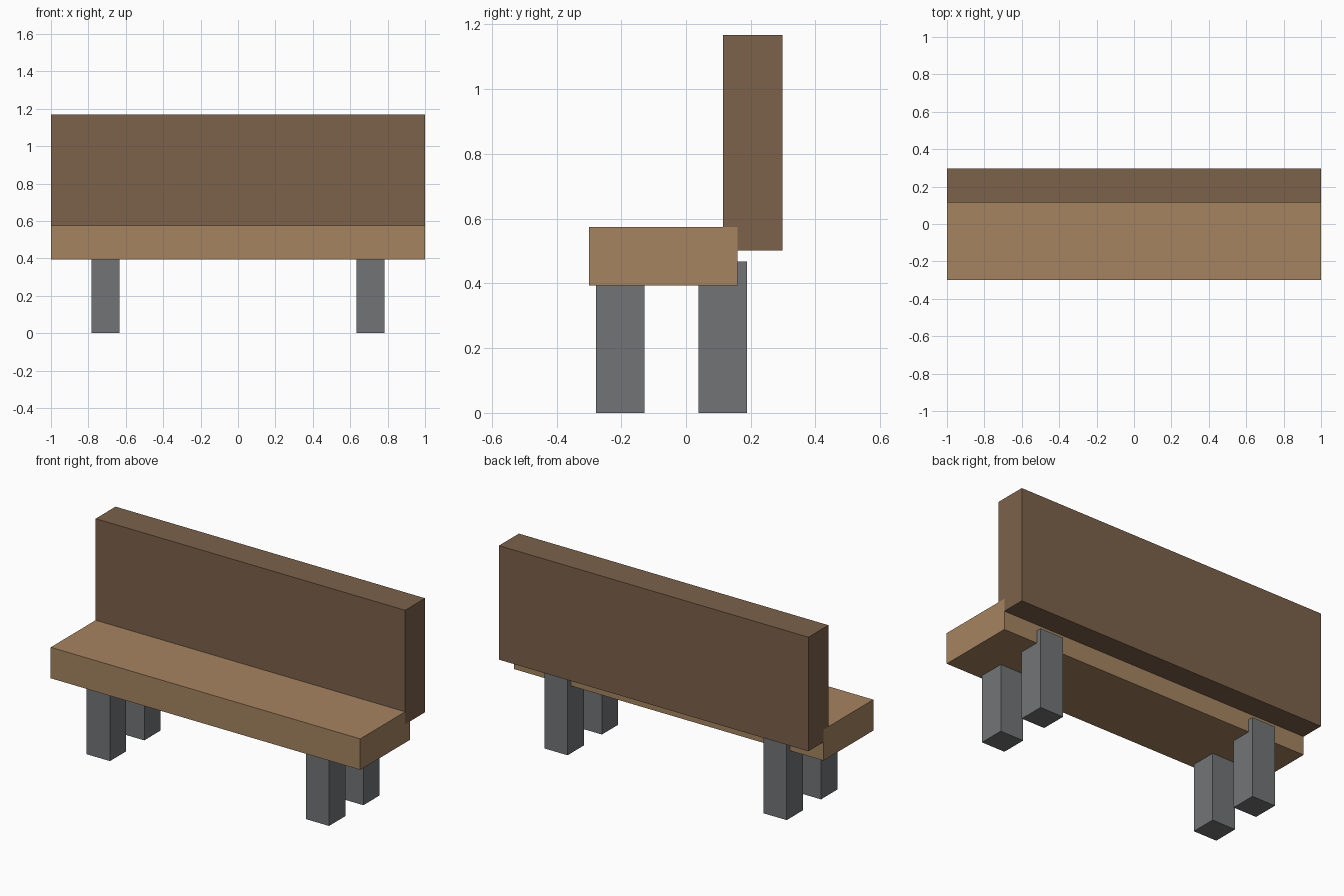
import bpy

if "Cube" in bpy.data.objects:
    bpy.data.objects.remove(bpy.data.objects["Cube"])


def material(name, color):
    m = bpy.data.materials.new(name)
    m.diffuse_color = (*color, 1)
    m.use_nodes = True
    m.node_tree.nodes["Principled BSDF"].inputs["Base Color"].default_value = m.diffuse_color
    return m


def box(name, lo, hi, mat=None):
    """Axis-aligned block between two corners."""
    bpy.ops.mesh.primitive_cube_add(
        size=1, location=[(a + b) / 2 for a, b in zip(lo, hi)])
    ob = bpy.context.object
    ob.name = name
    ob.scale = [b - a for a, b in zip(lo, hi)]
    bpy.ops.object.transform_apply(location=False, rotation=False, scale=True)
    if mat:
        ob.data.materials.append(mat)
    return ob


light_wood = material("light_wood", (0.38, 0.23, 0.12))
dark_wood = material("dark_wood", (0.20, 0.12, 0.07))
metal = material("grey_metal", (0.17, 0.175, 0.18))

# Seat plank and backrest
box("seat", (-1, -0.30, 0.394), (1, 0.159, 0.575), light_wood)
box("backrest", (-1, 0.114, 0.502), (1, 0.298, 1.168), dark_wood)

# Four legs, tops sunk into the seat
for side, x in (("left", -0.708), ("right", 0.708)):
    for row, y in (("front", -0.203), ("rear", 0.114)):
        box(f"{row}_leg_{side}", (x - 0.075, y - 0.075, 0),
            (x + 0.075, y + 0.075, 0.467), metal)
